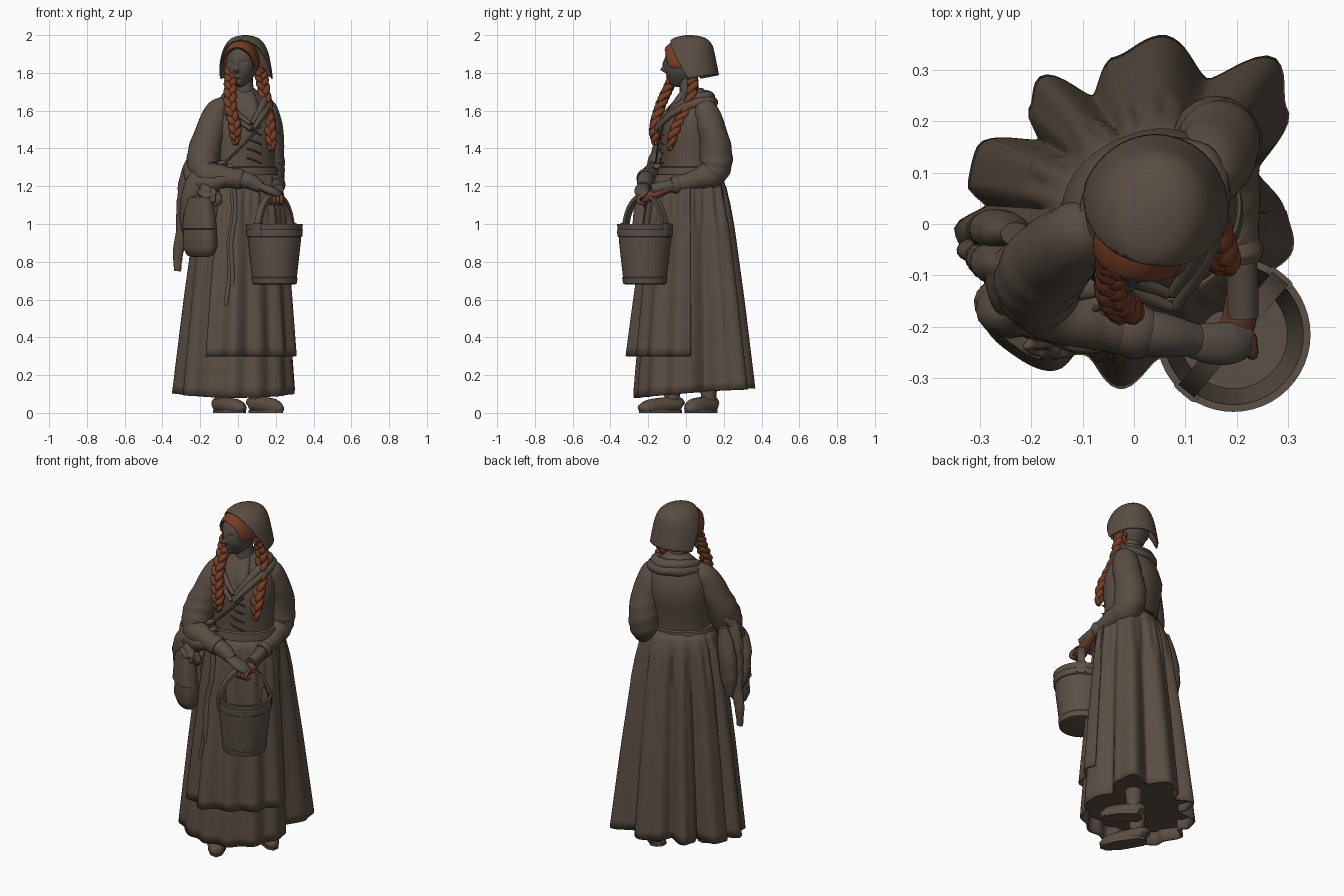
import bpy, bmesh, math, random
from mathutils import Vector, Matrix, noise

if "Cube" in bpy.data.objects:
    bpy.data.objects.remove(bpy.data.objects["Cube"])
random.seed(3)
TAU = 2 * math.pi


def material(name, rgb):
    m = bpy.data.materials.new(name)
    m.diffuse_color = (*rgb, 1)
    m.use_nodes = True
    m.node_tree.nodes["Principled BSDF"].inputs["Base Color"].default_value = m.diffuse_color
    return m


CLOTH = material("brown cloth", (0.102, 0.076, 0.056))
SKIN = material("shadowed skin", (0.096, 0.076, 0.062))
HAIR = material("red hair", (0.18, 0.048, 0.020))
HANDS = material("ruddy hand", (0.15, 0.052, 0.028))
WOOD = material("bucket wood", (0.105, 0.08, 0.062))


def finish(name, bm, mats, angle=50, thick=0):
    bmesh.ops.recalc_face_normals(bm, faces=bm.faces)
    me = bpy.data.meshes.new(name)
    bm.to_mesh(me)
    bm.free()
    for m in mats:
        me.materials.append(m)
    me.shade_smooth()
    me.set_sharp_from_angle(angle=math.radians(angle))
    ob = bpy.data.objects.new(name, me)
    bpy.context.collection.objects.link(ob)
    if thick:
        s = ob.modifiers.new("thickness", 'SOLIDIFY')
        s.thickness, s.offset = thick, 0
    return ob


def loft(name, rings, mat, closed=True, caps=(0, -1), angle=50, thick=0, cut=None):
    bm = bmesh.new()
    rows = [[bm.verts.new(p) for p in r] for r in rings]
    n = len(rows[0])
    for a, b in zip(rows, rows[1:]):
        for i in range(n if closed else n - 1):
            j = (i + 1) % n
            bm.faces.new((a[i], a[j], b[j], b[i]))
    for c in caps:
        bm.faces.new(rows[c])
    if cut:
        bmesh.ops.bisect_plane(bm, geom=bm.verts[:] + bm.edges[:] + bm.faces[:], plane_co=cut[0],
                               plane_no=cut[1], clear_outer=True)
    return finish(name, bm, [mat], angle, thick)


def ring(cx, cy, z, rx, ry, yaw=0, p=2, n=40):
    out, w = [], math.radians(yaw)
    for i in range(n):
        c, s = math.cos(TAU * i / n), math.sin(TAU * i / n)
        x = rx * math.copysign(abs(c) ** (2 / p), c)
        y = ry * math.copysign(abs(s) ** (2 / p), s)
        out.append((cx + x * math.cos(w) - y * math.sin(w), cy + x * math.sin(w) + y * math.cos(w), z))
    return out


def spline(pts, sub):
    pts = [Vector(p) for p in pts]
    pts = [pts[0] * 2 - pts[1]] + pts + [pts[-1] * 2 - pts[-2]]
    out = []
    for a, b, c, d in zip(pts, pts[1:], pts[2:], pts[3:]):
        for i in range(sub):
            t = i / sub
            out.append((b * 2 + (c - a) * t + (a * 2 - b * 5 + c * 4 - d) * t * t
                        + (b * 3 - a - c * 3 + d) * t ** 3) / 2)
    return out + [pts[-2]]


# swept tube: points are (x, y, z, radius); fold adds cloth wrinkles
def tube(name, pts, mat, flat=1, n=16, sub=8, fold=0, floor=None):
    s = spline(pts, sub)
    pos = [p.to_3d() for p in s]
    rings, u = [], None
    for i, p in enumerate(pos):
        t = (pos[min(i + 1, len(pos) - 1)] - pos[max(i - 1, 0)]).normalized()
        if u is None:
            u = t.cross(Vector((0, 1, 0)) if abs(t.z) > .7 else Vector((0, 0, 1)))
        u = (u - t * u.dot(t)).normalized()
        v = u.cross(t)
        row = []
        for k in range(n):
            a = TAU * k / n
            r = max(s[i][3], .001) * (1 + fold * math.sin(i * .9 + 3 * math.sin(a + i * .2)))
            q = p.to_3d() + u * r * math.cos(a) + v * r * flat * math.sin(a)
            if floor is not None:
                q.z = max(q.z, floor)
            row.append(q)
        rings.append(row)
    return loft(name, rings, mat)


def interp(x, table, ease=False):
    for (a, p), (b, q) in zip(table, table[1:]):
        if x <= b:
            t = max(0, (x - a) / (b - a))
            return p + (q - p) * (t * t * (3 - 2 * t) if ease else t)
    return table[-1][1]


# skirt: polar hem outline blended up to an oval waist
HEM = [(0, .29), (20, .25), (35, .36), (48, .41), (62, .30), (80, .355), (97, .31), (109, .245),
       (124, .325), (134, .29), (141, .235), (156, .33), (169, .325), (176, .285), (184, .345),
       (202, .31), (210, .325), (222, .295), (240, .30), (252, .275), (264, .29), (278, .265),
       (292, .285), (306, .27), (320, .295), (334, .275), (347, .30), (360, .29)]
FALL = [(.1, 1), (.6, .7), (1.0, .43), (1.2, .22), (1.25, .1), (1.29, 0)]


def skirt_pt(deg, z, off=0):
    a, f = math.radians(deg), interp(z, FALL)
    w = a - math.radians(25)
    rw = 1 / math.hypot(math.cos(w) / .175, math.sin(w) / .14)
    r = rw * (1 - f) + interp(deg % 360, HEM, True) * f + off
    r += .006 * math.sin(26 * a) * max(0, 1 - abs(z - 1.1) / .15)
    return (.03 * (1 - f) + r * math.cos(a), .015 + r * math.sin(a), z)


rows = []
for i in range(25):
    t = i / 24
    rows.append([skirt_pt(d, (.105 + .025 * math.sin(math.radians(d))) * (1 - t) + 1.29 * t)
                 for d in range(0, 360, 2)])
loft("skirt", rows, CLOTH, caps=(), thick=.012)
loft("skirt_lining", [[skirt_pt(d, z, -.008) for d in range(0, 360, 2)] for z in (.165, .175)], CLOTH)

# apron over the front, flaring at the hem
rows = []
for i in range(21):
    z = .30 + .96 * i / 20
    flare = 1 - i / 20
    rows.append([skirt_pt(d, z, .014 + flare * (.006 + .035 * math.exp(-((d - 266) / 13) ** 2)
                 + .006 * math.sin(d * .22))) for d in range(236, 363, 2)])
loft("apron", rows, CLOTH, closed=False, caps=(), thick=.008)
loft("waistband", [ring(.03, .01, z, rx, ry, 25) for z, rx, ry in
     [(1.25, .17, .14), (1.255, .192, .158), (1.30, .184, .15), (1.305, .17, .14)]], CLOTH)
for k, (d, end) in enumerate([(257, .57), (260, .68)]):
    tube(f"hanging_ribbon_{k}", [(*skirt_pt(d + 2 * math.sin(z * 20), z, .035 + .02 * (1.2 - z)), .011)
         for z in (1.2, 1.05, .9, .75, end)], CLOTH, flat=.5, n=8)

# bodice and neck
loft("bodice", [ring(x, y, z, rx, ry, 25, 2.2) for x, y, z, rx, ry in
     [(.03, .01, 1.26, .17, .135), (.03, .012, 1.36, .165, .135), (.03, .02, 1.45, .168, .15),
      (.03, .028, 1.53, .172, .15), (.03, .035, 1.60, .16, .125), (.03, .04, 1.65, .13, .1),
      (.03, .04, 1.69, .085, .075), (.03, .035, 1.72, .055, .052)]], CLOTH)
tube("neck", [(.04, .03, 1.58, .065), (.035, .02, 1.68, .055), (.03, .015, 1.74, .05), (.03, .01, 1.8, .05)], SKIN)
tube("chest_skin", [(.07, -.09, 1.53, .03), (.06, -.075, 1.58, .055), (.045, -.035, 1.65, .055),
                    (.035, 0, 1.7, .045)], SKIN, flat=.5)
for k, (g, dz) in enumerate([(1, 0), (1.16, -.028)]):
    tube(f"neckerchief_{k}", [(.035 + x * g, .03 + y * g, z + dz, r) for x, y, z, r in
         [(.03, -.165, 1.53, .01), (-.06, -.12, 1.60, .018), (-.105, -.03, 1.665, .022), (-.065, .065, 1.68, .026),
          (.02, .095, 1.675, .027), (.09, .08, 1.675, .026), (.11, .01, 1.665, .023), (.085, -.09, 1.61, .018),
          (.04, -.165, 1.53, .01)]], CLOTH, flat=1.1, fold=.04)
for k in range(4):
    z = 1.50 - k * .05
    tube(f"bodice_lacing_{k}", [(.045, -.132, z, .004), (.085, -.139, z - .012, .005), (.125, -.117, z - .03, .004)],
         CLOTH, n=6, sub=3)
tube("bag_strap", [(.12, -.122, 1.52, .006), (.03, -.147, 1.42, .006), (-.06, -.16, 1.33, .006),
                   (-.15, -.2, 1.2, .006)], CLOTH, n=6)

# head: sculpted sphere, hair chosen by a hairline oval
BUMPS = [(0, 1.816, .012, .013, -.026), (0, 1.845, .009, .025, -.012), (0, 1.779, .018, .007, -.008),
         (0, 1.764, .02, .005, .004), (0, 1.742, .02, .014, -.01)]
for sx in (-1, 1):
    BUMPS += [(sx * .033, 1.853, .016, .011, .011), (sx * .033, 1.849, .011, .006, -.007),
              (sx * .045, 1.805, .02, .02, -.004)]
bm = bmesh.new()
bmesh.ops.create_uvsphere(bm, u_segments=96, v_segments=64, radius=1)


def is_hair(p):
    return p.z > 1.83 and (p.y > .01 or (p.x / .076) ** 2 + ((p.z - 1.83) / .1) ** 2 > 1)


for v in bm.verts:
    x, y, z = v.co
    low = max(0, -z)
    p = Vector((x * .086 * (1 - .3 * low * low), y * .113 * (1 - .2 * low) - .035 * low ** 1.5, 1.85 + z * .125))
    if y < 0:
        for bx, bz, sx, sz, d in BUMPS:
            p.y += d * math.exp(-((p.x - bx) / sx) ** 2 - ((p.z - bz) / sz) ** 2)
    if is_hair(p):
        p.x, p.y, p.z = p.x * 1.09, p.y * 1.06 - (.018 if p.y < -.03 else 0), 1.85 + (p.z - 1.85) * 1.02
    v.co = p
for f in bm.faces:
    f.material_index = int(is_hair(f.calc_center_median()))
HEAD = Matrix.Translation((.02, -.003, 0)) @ Matrix.Rotation(math.radians(-14), 4, 'Z')
bm.transform(HEAD)
finish("head", bm, [SKIN, HAIR], 80)

# bonnet: closed rings cut by a slanting plane to open the front
rows = []
for z, rx, ry in spline([(1.765, .142, .152), (1.83, .134, .143), (1.90, .12, .13), (1.95, .098, .115),
                         (1.98, .068, .085), (1.993, .03, .04), (1.996, .008, .01)], 4):
    row = []
    for i in range(64):
        a = TAU * i / 64
        dz = .025 * max(0, math.sin(a)) * max(0, (1.85 - z) / .085)
        row.append(HEAD @ Vector((.012 + rx * math.cos(a), .026 + ry * math.sin(a), z + dz)))
    rows.append(row)
loft("bonnet", rows, CLOTH, caps=(-1,), thick=.008,
     cut=(HEAD @ Vector((0, .045, 1.78)), HEAD.to_3x3() @ Vector((0, -1, -.6))))

# braids: three woven strands each
BRAIDS = {"right": [(-.038, -.05, 1.82), (-.04, -.08, 1.74), (-.04, -.13, 1.63), (-.018, -.16, 1.52), (-.012, -.163, 1.42)],
          "left": [(.115, .03, 1.82), (.132, .04, 1.74), (.148, .015, 1.62), (.168, -.05, 1.51), (.18, -.085, 1.39)]}
for side, path in BRAIDS.items():
    s = spline(path, 10)
    for k in range(3):
        pts = []
        for i, p in enumerate(s):
            ph, w = i * .5 + k * TAU / 3, 1.05 if i < 34 else 1 - (i - 34) * .09
            pts.append((p.x + .017 * w * math.sin(ph), p.y + .012 * w * math.sin(2 * ph) - .004, p.z, .016 * w + .002))
        tube(f"{side}_braid_strand_{k}", pts, HAIR, n=8, sub=2)

# sleeves, forearms and hands
tube("right_sleeve", [(-.06, .005, 1.64, .045), (-.11, -.025, 1.585, .07), (-.16, -.07, 1.45, .082),
                      (-.185, -.11, 1.34, .086), (-.165, -.15, 1.265, .075), (-.08, -.185, 1.25, .06),
                      (-.01, -.205, 1.24, .05)], CLOTH, fold=.025, n=24)
tube("right_forearm", [(-.05, -.2, 1.245, .046), (.05, -.215, 1.23, .044), (.12, -.225, 1.195, .032)], SKIN)
tube("right_hand", [(.10, -.225, 1.205, .03), (.15, -.232, 1.185, .04), (.195, -.23, 1.165, .04),
                    (.225, -.215, 1.145, .025)], SKIN, flat=.6)
tube("left_sleeve", [(.11, .075, 1.64, .045), (.148, .105, 1.585, .07), (.162, .145, 1.46, .08),
                     (.16, .16, 1.34, .087), (.168, .13, 1.265, .08), (.19, .05, 1.235, .056),
                     (.2, -.02, 1.215, .044), (.204, -.06, 1.205, .04)], CLOTH, fold=.025, n=24)
tube("left_cuff", [(.198, -.03, 1.215, .044), (.202, -.055, 1.208, .05), (.204, -.075, 1.205, .042)], CLOTH)
tube("right_cuff", [(-.03, -.2, 1.24, .05), (.0, -.207, 1.24, .056), (.025, -.212, 1.235, .05)], CLOTH)
tube("left_wrist", [(.2, -.05, 1.21, .034), (.21, -.1, 1.2, .031), (.212, -.18, 1.182, .03)], SKIN)
tube("left_palm", [(.203, -.06, 1.195, .03), (.21, -.1, 1.185, .028), (.205, -.18, 1.15, .034),
                   (.19, -.22, 1.135, .034)], HANDS, flat=.8)
for k in range(4):
    x = .165 + k * .02
    tube(f"finger_{k}", [(x, -.215, 1.155, .012), (x + .004, -.25, 1.14, .012), (x + .006, -.248, 1.115, .011),
                         (x + .006, -.22, 1.105, .008)], HANDS, n=8, sub=4)

# shawl looped over the bent arm, with hanging tails
for k in range(4):
    o = k * .035
    tube(f"shawl_loop_{k}", [(-.13 + o, -.05 - o, 1.37 - o * .6, .02), (-.22 + o * .5, -.06 - o, 1.36 - o, .034),
         (-.26 + o, -.12 - o * .6, 1.28 - o, .036), (-.21 + o, -.195 - o * .3, 1.22, .034),
         (-.11 + o, -.215, 1.26 - o * .3, .02)], CLOTH, flat=.7, fold=.05)
for k, pts in enumerate([
        [(-.21, -.08, 1.38, .03), (-.25, -.08, 1.26, .055), (-.275, -.07, 1.1, .05), (-.295, -.06, .95, .035),
         (-.317, -.05, .85, .028), (-.32, -.05, .75, .018)],
        [(-.2, -.17, 1.27, .04), (-.24, -.18, 1.17, .055), (-.26, -.15, 1.03, .05), (-.27, -.12, .93, .02)],
        [(-.23, -.02, 1.32, .03), (-.255, -.015, 1.2, .052), (-.275, -.01, 1.05, .05), (-.28, -.01, .93, .02)]]):
    tube(f"shawl_tail_{k}", pts, CLOTH, flat=.75, fold=.04)

# shoulder bag with flap and a crumpled bundle on top
loft("bag", [ring(-.2, -.2, z, rx, ry, -35, p) for z, rx, ry, p in
     [(.825, .05, .02, 2), (.835, .08, .04, 2.4), (.88, .1, .055, 2.6), (.98, .095, .052, 2.6),
      (1.08, .08, .045, 2.6), (1.13, .065, .035, 2.4), (1.14, .04, .02, 2)]], CLOTH)
loft("bag_flap", [ring(-.203, -.206, z, rx, ry, -35, 2.6) for z, rx, ry in
     [(.97, .09, .052), (.975, .098, .058), (1.08, .086, .052), (1.14, .07, .042), (1.15, .04, .02)]], CLOTH)
bm = bmesh.new()
bmesh.ops.create_icosphere(bm, subdivisions=4, radius=1)
for v in bm.verts:
    d = 1 + .45 * noise.noise(v.co * 2.6)
    v.co = Vector((-.16, -.215, 1.14)) + Vector((v.co.x * .065, v.co.y * .045, v.co.z * .065)) * d
finish("bundle", bm, [CLOTH], 60)

# bucket: one turned profile, ears and bail
BX, BY = .193, -.215
PROFILE = [(.68, .105), (.685, .118), (.715, .123), (.72, .119), (.90, .139), (.93, .141), (.935, .148),
           (.965, .15), (.97, .147), (1.0, .15), (1.0, .136), (.74, .105)]
loft("bucket", [ring(BX, BY, z, r, r, n=48) for z, r in PROFILE], WOOD, angle=30)
D = Vector((.64, .77, 0))
SIDE = Vector((-.77, .64, 0))
rows = []
for i in range(25):
    a = math.pi * i / 24
    up = Vector((0, 0, math.sin(a)))
    mid = Vector((BX, BY, .95)) + D * .138 * math.cos(a) + up * .205
    nrm = (D * math.cos(a) + up).normalized()
    rows.append([mid + SIDE * sx * .02 + nrm * sn * .009 for sx, sn in ((-1, -1), (1, -1), (1, 1), (-1, 1))])
loft("bucket_handle", rows, WOOD, angle=30)
for k in (-1, 1):
    c = Vector((BX, BY, 0)) + D * .142 * k
    loft(f"bucket_ear_{k + 1}", [ring(c.x, c.y, z, .01, .028, 50, 4, 16) for z in (.94, 1.005)], WOOD, angle=30)

# shoes, soles and ankles
for side, heel, toe in (("right", (-.11, -.03), (.03, -.25)), ("left", (.07, .15), (.235, .0))):
    h, t = Vector(heel), Vector(toe)
    P = [(0, .035, .02), (.06, .045, .045), (.35, .04, .048), (.7, .03, .048), (.9, .027, .034), (1, .032, .01)]
    tube(f"{side}_shoe", [(*h.lerp(t, f), z, r) for f, z, r in P], CLOTH, flat=.9, floor=0)
    across = Vector((h.y - t.y, t.x - h.x)).normalized() * .044
    edge = [h.lerp(t, f) + across * s for f, s in [(0, -.4), (.1, -1), (.6, -1.1), (.9, -.7), (1, 0), (.9, .7),
                                                  (.6, 1.1), (.1, 1), (0, .4)]]
    loft(f"{side}_sole", [[(q.x, q.y, z) for q in edge] for z in (0, .016)], CLOTH, angle=30)
    a = h.lerp(t, .2)
    tube(f"{side}_ankle", [(*a, .04, .038), (*a, .1, .042), (*a, .18, .05)], CLOTH)
